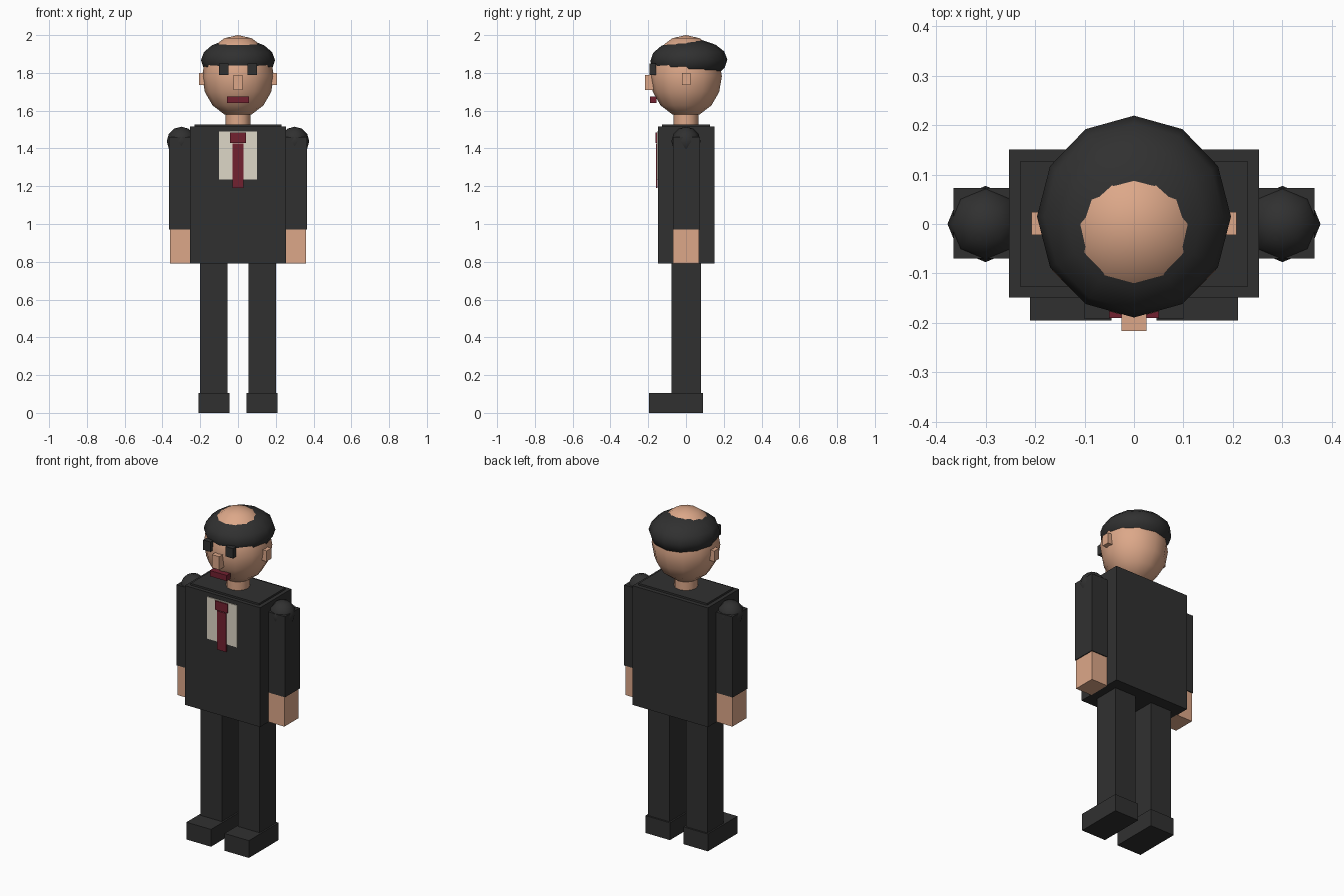
import bpy
from mathutils import Matrix

default = bpy.data.objects.get("Cube")
if default:
    bpy.data.objects.remove(default, do_unlink=True)


def material(name, r, g, b):
    m = bpy.data.materials.new(name)
    m.use_nodes = True
    m.diffuse_color = (r, g, b, 1)
    m.node_tree.nodes["Principled BSDF"].inputs["Base Color"].default_value = (r, g, b, 1)
    return m


SUIT = material("charcoal", 0.03, 0.03, 0.03)
SKIN = material("skin", 0.72, 0.39, 0.25)
SHIRT = material("cream", 0.73, 0.68, 0.57)
RED = material("dark red", 0.17, 0.015, 0.03)


def finish(name, mat):
    ob = bpy.context.object
    ob.name = ob.data.name = name
    ob.data.materials.append(mat)
    return ob


def box(name, mat, x, y, z):
    """Box from its (min, max) range on each axis."""
    bpy.ops.mesh.primitive_cube_add(size=1)
    ob = finish(name, mat)
    spans = (x, y, z)
    centre = Matrix.Translation([(a + b) / 2 for a, b in spans])
    ob.data.transform(centre @ Matrix.Diagonal([b - a for a, b in spans] + [1]))
    return ob


def ball(name, mat, centre, radii, segments, rings, tilt=0):
    bpy.ops.mesh.primitive_uv_sphere_add(segments=segments, ring_count=rings, radius=1)
    ob = finish(name, mat)
    ob.data.transform(Matrix.Translation(centre) @ Matrix.Rotation(tilt, 4, "X")
                      @ Matrix.Diagonal((*radii, 1)))
    bpy.ops.object.shade_smooth()
    return ob


def pair(make, name, mat, x, *rest):
    """Box on both sides, mirrored across the middle."""
    make("left_" + name, mat, x, *rest)
    make("right_" + name, mat, (-x[1], -x[0]), *rest)


# Jacket, collar, shirt front and tie
box("jacket", SUIT, (-0.253, 0.253), (-0.149, 0.151), (0.79, 1.515))
box("collar", SUIT, (-0.23, 0.23), (-0.126, 0.126), (1.49, 1.526))
box("shirt_front", SHIRT, (-0.10, 0.10), (-0.154, -0.146), (1.235, 1.49))
box("tie", RED, (-0.03, 0.03), (-0.16, -0.15), (1.19, 1.425))
box("tie_knot", RED, (-0.042, 0.042), (-0.162, -0.15), (1.43, 1.484))

# Limbs
pair(box, "trouser_leg", SUIT, (0.055, 0.20), (-0.077, 0.08), (0.05, 0.80))
pair(box, "shoe", SUIT, (0.045, 0.21), (-0.195, 0.09), (0, 0.105))
pair(box, "sleeve", SUIT, (0.25, 0.365), (-0.07, 0.073), (0.97, 1.46))
pair(box, "hand", SKIN, (0.25, 0.36), (-0.068, 0.068), (0.79, 0.97))
for side, x in (("left", 0.30), ("right", -0.30)):
    ball(side + "_shoulder", SUIT, (x, 0, 1.438), (0.077, 0.077, 0.077), 8, 6)

# Neck and head
bpy.ops.mesh.primitive_cylinder_add(vertices=12, radius=0.066, depth=0.12,
                                    location=(0, 0, 1.56))
finish("neck", SKIN)
bpy.ops.object.shade_smooth_by_angle()
ball("head", SKIN, (0, 0, 1.782), (0.19, 0.19, 0.218), 12, 8)
ball("hair", SUIT, (0, 0.015, 1.866), (0.196, 0.204, 0.113), 12, 8, 0.02)

# Face
pair(box, "eye", SUIT, (0.05, 0.10), (-0.192, -0.16), (1.79, 1.85))
pair(box, "ear", SKIN, (0.17, 0.207), (-0.022, 0.024), (1.735, 1.80))
box("nose", SKIN, (-0.025, 0.025), (-0.216, -0.17), (1.71, 1.79))
box("mouth", RED, (-0.057, 0.057), (-0.19, -0.155), (1.64, 1.675))
